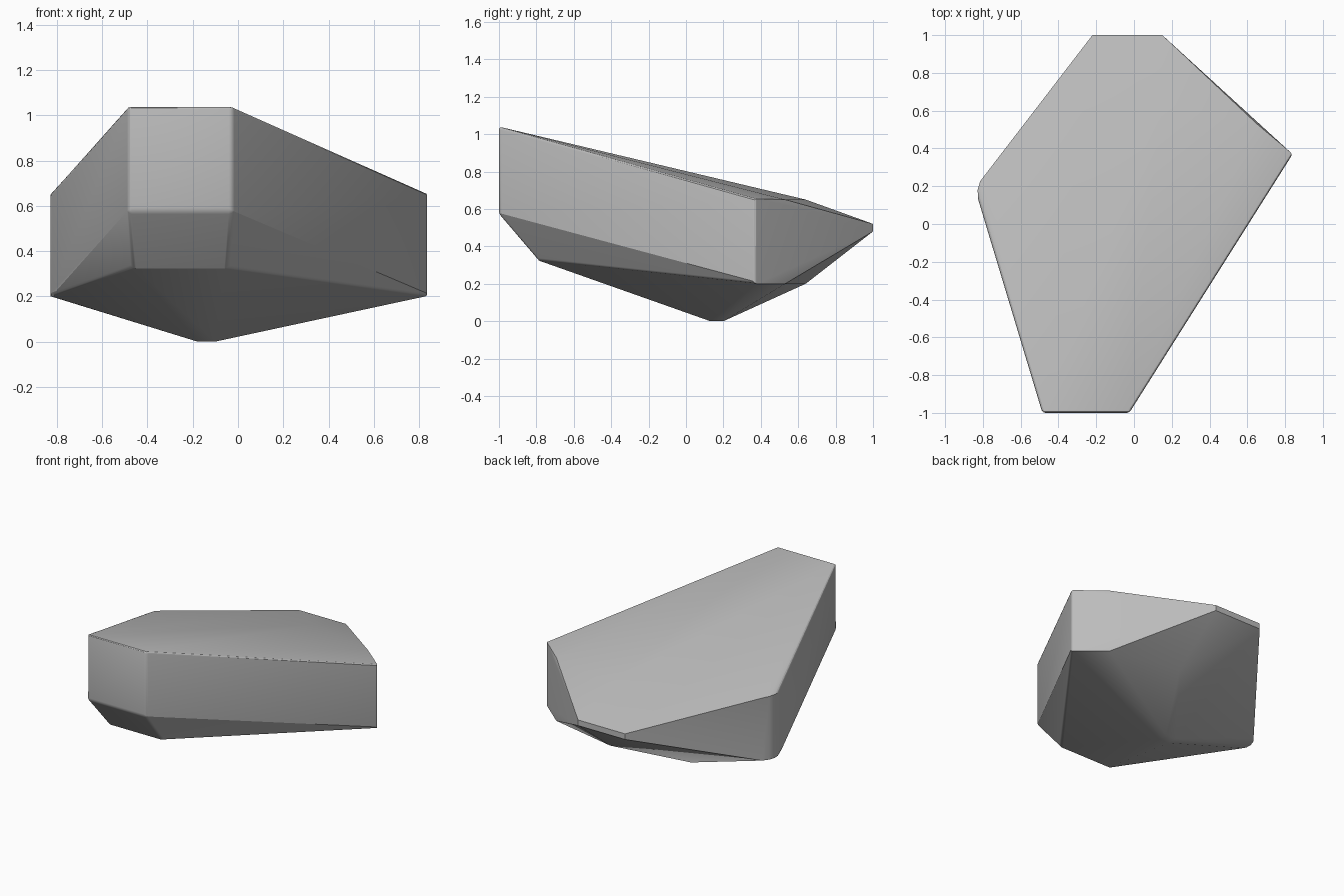
import bpy, bmesh, math

cube = bpy.data.objects.get("Cube")
if cube:
    bpy.data.objects.remove(cube, do_unlink=True)

# Stone colour
stone = bpy.data.materials.new("stone_grey")
stone.use_nodes = True
grey = (0.5, 0.5, 0.5, 1)
stone.diffuse_color = grey
bsdf = stone.node_tree.nodes["Principled BSDF"]
bsdf.inputs["Base Color"].default_value = grey
bsdf.inputs["Roughness"].default_value = 0.8

# Vertical corners of the boulder: x, y, low z, high z
corners = [
    (-0.485, -1, 0.575, 1.04), (-0.025, -1, 0.575, 1.04),
    (0.84, 0.37, 0.2, 0.655), (0.65, 0.53, 0.2, 0.65),
    (0.15, 0.64, 0.2, 0.65), (0.15, 1, 0.48, 0.52),
    (-0.22, 1, 0.48, 0.52), (-0.825, 0.13, 0.2, 0.655),
    (-0.828, 0.18, 0.2, 0.65), (-0.815, 0.225, 0.2, 0.65),
    (-0.785, 0.265, 0.2, 0.645),
]
points = [(x, y, z) for x, y, low, high in corners for z in (low, high)]

# Underside: front chin and small foot
points += [(x, -0.79, 0.325) for x in (-0.465, -0.045)]
points += [(x, y, 0) for x in (-0.18, -0.1) for y in (0.13, 0.2)]

bm = bmesh.new()
for p in points:
    bm.verts.new(p)
hull = bmesh.ops.convex_hull(bm, input=bm.verts[:])
loose = {g for g in hull["geom_interior"] + hull["geom_unused"]
         if isinstance(g, bmesh.types.BMVert)}
bmesh.ops.delete(bm, geom=list(loose), context="VERTS")
bmesh.ops.dissolve_limit(bm, angle_limit=math.radians(1),
                         verts=bm.verts[:], edges=bm.edges[:])

# Soften the worn rim and front edges, keep the back and foot crisp
rim = [e for e in bm.edges
       if e.calc_face_angle(0) > math.radians(35)
       and all(v.co.y < 0.4 and v.co.z > 0.15 for v in e.verts)
       and not all(v.co.x < -0.7 for v in e.verts)]
bmesh.ops.bevel(bm, geom=rim, offset=0.025, offset_type="OFFSET", segments=3,
                profile=0.5, affect="EDGES", clamp_overlap=True)
bmesh.ops.recalc_face_normals(bm, faces=bm.faces[:])

mesh = bpy.data.meshes.new("boulder")
bm.to_mesh(mesh)
bm.free()
mesh.materials.append(stone)
boulder = bpy.data.objects.new("boulder", mesh)
bpy.context.collection.objects.link(boulder)

bpy.ops.object.select_all(action="DESELECT")
boulder.select_set(True)
bpy.context.view_layer.objects.active = boulder
bpy.ops.object.shade_smooth_by_angle(angle=math.radians(22))
